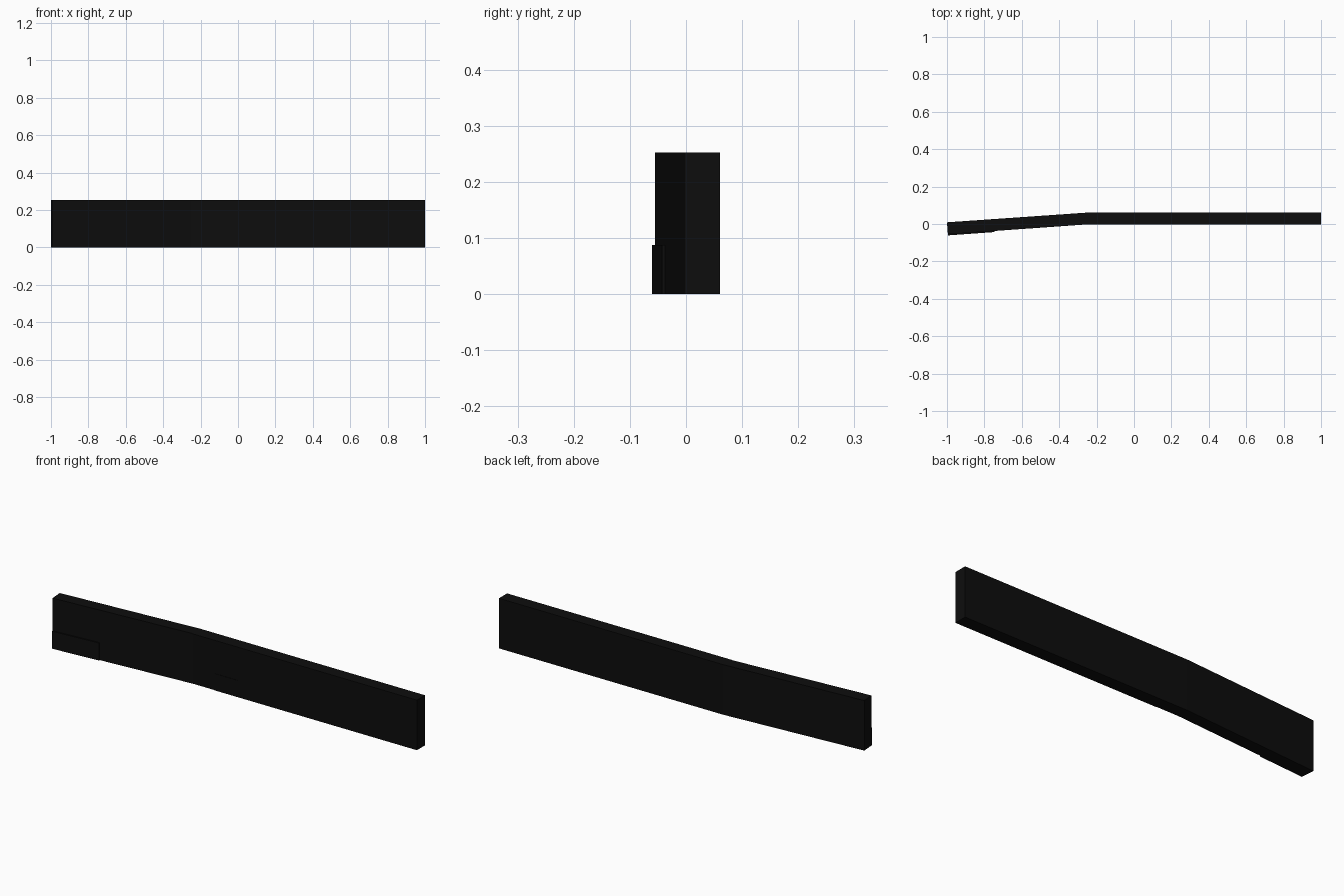
import bpy
import bmesh

cube = bpy.data.objects.get("Cube")
if cube:
    bpy.data.objects.remove(cube, do_unlink=True)

black = bpy.data.materials.new("matte_black")
black.use_nodes = True
colour = (0.004, 0.004, 0.004, 1)
black.diffuse_color = colour
black.node_tree.nodes["Principled BSDF"].inputs["Base Color"].default_value = colour

HEIGHT = 0.252
COURSE = HEIGHT / 3


def extrude_plan(name, plan, bottom, top):
    """Raise a plan outline, listed counter-clockwise, into a solid."""
    bm = bmesh.new()
    face = bm.faces.new([bm.verts.new((x, y, bottom)) for x, y in plan])
    raised = bmesh.ops.extrude_face_region(bm, geom=[face])["geom"]
    verts = [v for v in raised if isinstance(v, bmesh.types.BMVert)]
    bmesh.ops.translate(bm, verts=verts, vec=(0, 0, top - bottom))
    bmesh.ops.recalc_face_normals(bm, faces=bm.faces)
    mesh = bpy.data.meshes.new(name)
    bm.to_mesh(mesh)
    bm.free()
    mesh.materials.append(black)
    obj = bpy.data.objects.new(name, mesh)
    bpy.context.collection.objects.link(obj)


# Bent wall: straight run and angled wing
extrude_plan("wall", [(-0.995, -0.055), (-0.25, -0.002), (1, 0),
                      (1, 0.061), (-0.25, 0.061), (-1, 0.009)], 0, HEIGHT)

# Facing courses with a stepped joint near the bend
for i, (name, start) in enumerate([("lower", -0.13), ("middle", 0), ("upper", -0.25)]):
    extrude_plan(name + "_facing", [(start, -0.004), (1, -0.004), (1, 0.003), (start, 0.003)],
                 i * COURSE, (i + 1) * COURSE)

# Raised plinth at the end of the wing
extrude_plan("end_plinth", [(-0.995, -0.061), (-0.745, -0.043),
                            (-0.745, -0.03), (-0.995, -0.048)], 0, 0.088)
